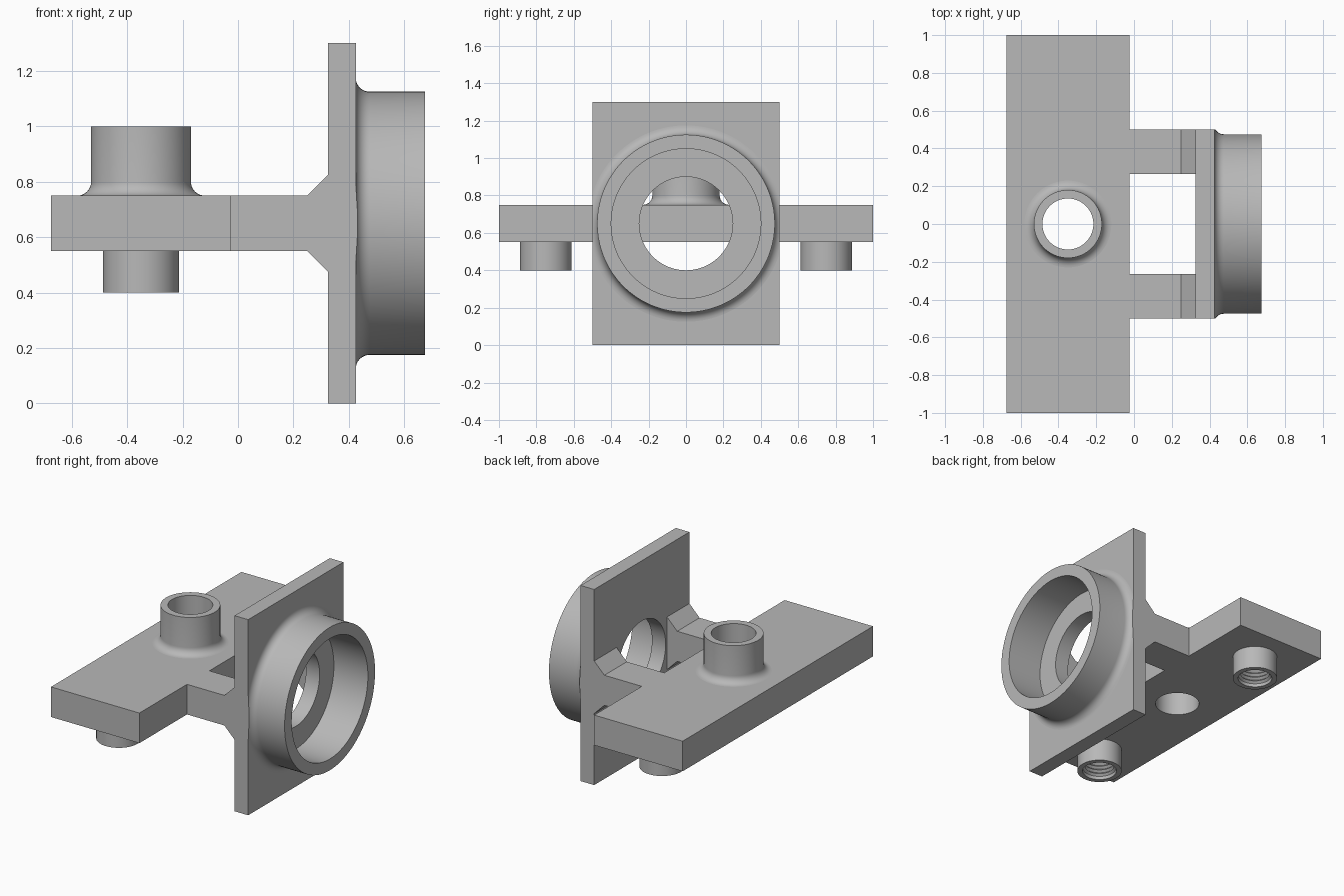
import bpy, bmesh, math
from mathutils import Matrix, Vector

old = bpy.data.objects.get("Cube")
if old:
    bpy.data.objects.remove(old, do_unlink=True)

grey = bpy.data.materials.new("plain grey")
grey.use_nodes = True
COLOR = (0.48, 0.48, 0.48, 1)
grey.diffuse_color = COLOR
grey.node_tree.nodes["Principled BSDF"].inputs["Base Color"].default_value = COLOR

TO_X = Matrix.Rotation(math.pi / 2, 4, 'Y')   # turns a z axis into an x axis


def finish(name, bm):
    bmesh.ops.recalc_face_normals(bm, faces=bm.faces)
    mesh = bpy.data.meshes.new(name)
    bm.to_mesh(mesh)
    bm.free()
    mesh.materials.append(grey)
    ob = bpy.data.objects.new(name, mesh)
    bpy.context.collection.objects.link(ob)
    return ob


def prism(name, outline, y0, y1):
    """Extrude an x-z outline along y."""
    bm = bmesh.new()
    face = bm.faces.new([bm.verts.new((x, y0, z)) for x, z in outline])
    ext = bmesh.ops.extrude_face_region(bm, geom=[face])
    moved = [v for v in ext["geom"] if isinstance(v, bmesh.types.BMVert)]
    bmesh.ops.translate(bm, verts=moved, vec=(0, y1 - y0, 0))
    return finish(name, bm)


def box(name, x0, x1, y0, y1, z0, z1):
    return prism(name, [(x0, z0), (x1, z0), (x1, z1), (x0, z1)], y0, y1)


def lathe(name, profile, place, steps=96):
    """Revolve a closed (radius, height) profile, then place it."""
    bm = bmesh.new()
    rings = []
    for i in range(steps):
        a = 2 * math.pi * i / steps
        rings.append([bm.verts.new((r * math.cos(a), r * math.sin(a), h)) for r, h in profile])
    n = len(profile)
    for i in range(steps):
        a, b = rings[i], rings[(i + 1) % steps]
        for j in range(n):
            k = (j + 1) % n
            bm.faces.new((a[j], b[j], b[k], a[k]))
    bm.transform(place)
    return finish(name, bm)


def cylinder(name, radius, depth, place, steps=96):
    bm = bmesh.new()
    bmesh.ops.create_cone(bm, cap_ends=True, segments=steps, radius1=radius,
                          radius2=radius, depth=depth, matrix=place)
    return finish(name, bm)


def boolean(ob, cutter, operation='DIFFERENCE'):
    mod = ob.modifiers.new("cut", 'BOOLEAN')
    mod.operation, mod.solver, mod.object = operation, 'EXACT', cutter
    activate(ob)
    bpy.ops.object.modifier_apply(modifier=mod.name)
    bpy.data.objects.remove(cutter, do_unlink=True)


def activate(ob):
    bpy.ops.object.select_all(action='DESELECT')
    ob.select_set(True)
    bpy.context.view_layer.objects.active = ob


def smooth(ob):
    activate(ob)
    bpy.ops.object.shade_smooth_by_angle(angle=math.radians(30))


def tube_profile(inner, outer, height, fillet, steps=8):
    """Tube section with a rounded foot flaring onto its base."""
    points = [(inner, 0), (inner, height), (outer, height)]
    for i in range(steps + 1):
        a = math.pi / 2 * i / steps
        points.append((outer + fillet * (1 - math.cos(a)), fillet * (1 - math.sin(a))))
    return points


# Cross bar with a through hole and two blind holes
BAR_X, BOSS_Y = -0.35, 0.75
bar = box("cross_bar", -0.675, -0.025, -1, 1, 0.55, 0.75)
boolean(bar, cylinder("hole_cutter", 0.135, 1, Matrix.Translation((BAR_X, 0, 0.65))))
for side in (-1, 1):
    boolean(bar, cylinder("blind_cutter", 0.1, 0.2,
                          Matrix.Translation((BAR_X, side * BOSS_Y, 0.55))))
smooth(bar)

# Upright tube on the bar
smooth(lathe("upright_tube", tube_profile(0.135, 0.18, 0.25, 0.05),
             Matrix.Translation((BAR_X, 0, 0.75))))

# Threaded bosses under the bar
boss = [(0.137, 0.15), (0.137, 0), (0.105, 0)]
TURNS = 5
for i in range(TURNS):
    h = 0.02 + 0.13 * i / TURNS
    boss += [(0.102, h), (0.088, h + 0.013)]
boss.append((0.1, 0.15))
for name, side in (("left", 1), ("right", -1)):
    smooth(lathe(name + "_threaded_boss", boss,
                 Matrix.Translation((BAR_X, side * BOSS_Y, 0.4)), 64))

# Arms with flared ends joining the bar to the plate
arm = [(-0.025, 0.55), (0.25, 0.55), (0.325, 0.475),
       (0.325, 0.825), (0.25, 0.75), (-0.025, 0.75)]
prism("right_arm", arm, -0.5, -0.265)
prism("left_arm", arm, 0.265, 0.5)

# Upright plate with a round opening
plate = box("upright_plate", 0.325, 0.425, -0.5, 0.5, 0, 1.3)
boolean(plate, cylinder("opening_cutter", 0.25, 1,
                        Matrix.Translation((0.375, 0, 0.65)) @ TO_X))
smooth(plate)

# Collar on the plate, its rounded foot trimmed flush with the plate sides
collar = lathe("collar", tube_profile(0.4, 0.475, 0.25, 0.05),
               Matrix.Translation((0.425, 0, 0.65)) @ TO_X, 128)
boolean(collar, box("trim_box", 0.2, 1, -0.5, 0.5, -0.5, 2), 'INTERSECT')
smooth(collar)
